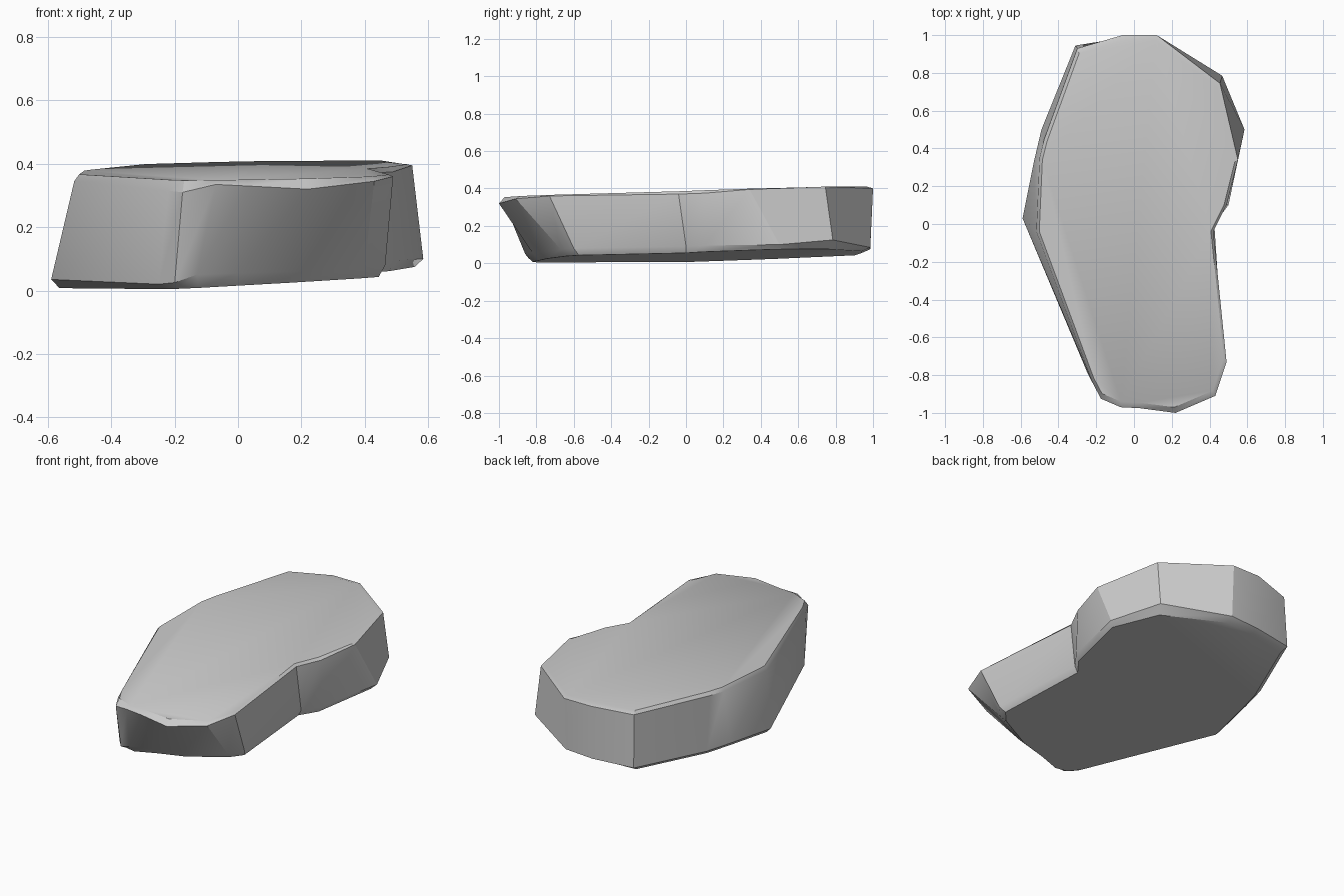
import bpy, bmesh

# Wall columns: (upper rim x, y, z), (lower rim x, y, z), counterclockwise from the front
COLUMNS = [
    ((0.22, -1.00, 0.32), (0.17, -0.78, 0.06)),
    ((0.43, -0.91, 0.345), (0.40, -0.67, 0.075)),
    ((0.49, -0.73, 0.36), (0.465, -0.60, 0.08)),
    ((0.42, -0.04, 0.37), (0.425, 0.00, 0.09)),
    ((0.49, 0.10, 0.375), (0.50, 0.10, 0.095)),
    ((0.55, 0.34, 0.395), (0.585, 0.50, 0.10)),
    ((0.455, 0.745, 0.41), (0.467, 0.785, 0.125)),
    ((0.12, 1.00, 0.40), (0.12, 0.985, 0.085)),
    ((-0.06, 1.00, 0.40), (-0.06, 0.985, 0.075)),
    ((-0.30, 0.93, 0.385), (-0.31, 0.945, 0.07)),
    ((-0.475, 0.45, 0.365), (-0.49, 0.50, 0.05)),
    ((-0.50, 0.35, 0.36), (-0.53, 0.33, 0.045)),
    ((-0.517, -0.04, 0.345), (-0.59, 0.03, 0.035)),
    ((-0.22, -0.84, 0.315), (-0.25, -0.78, 0.02)),
    ((-0.175, -0.925, 0.31), (-0.20, -0.84, 0.025)),
    ((-0.07, -0.97, 0.335), (-0.13, -0.86, 0.05)),
    ((0.03, -0.975, 0.33), (0.0, -0.82, 0.055)),
]


def top_height(x, y):
    return 0.378 + 0.02 * x + 0.03 * y


def bottom_height(x, y):
    return max(0.0, 0.035 + 0.05 * x + 0.025 * y)


def inset(point, factor, height):
    x, y = point[0] * factor, point[1] * factor
    return x, y, height(x, y)


# Four stacked rings: underside, lower rim, upper rim, top face
upper = [c[0] for c in COLUMNS]
lower = [c[1] for c in COLUMNS]
loops = [
    [inset(p, 0.955, bottom_height) for p in lower],
    lower,
    upper,
    [inset(p, 0.97, top_height) for p in upper],
]

bm = bmesh.new()
rings = [[bm.verts.new(p) for p in loop] for loop in loops]
n = len(COLUMNS)
for a, b in zip(rings, rings[1:]):
    for i in range(n):
        j = (i + 1) % n
        bm.faces.new((a[i], a[j], b[j], b[i]))
bm.faces.new(rings[0][::-1])
bm.faces.new(rings[-1])
bmesh.ops.recalc_face_normals(bm, faces=bm.faces)

mesh = bpy.data.meshes.new("stone_slab")
bm.to_mesh(mesh)
bm.free()
slab = bpy.data.objects.new("stone_slab", mesh)
bpy.context.collection.objects.link(slab)

# Soft walls with crisp chipped rims
bpy.context.view_layer.objects.active = slab
slab.select_set(True)
bpy.ops.object.shade_smooth_by_angle(angle=0.52)
